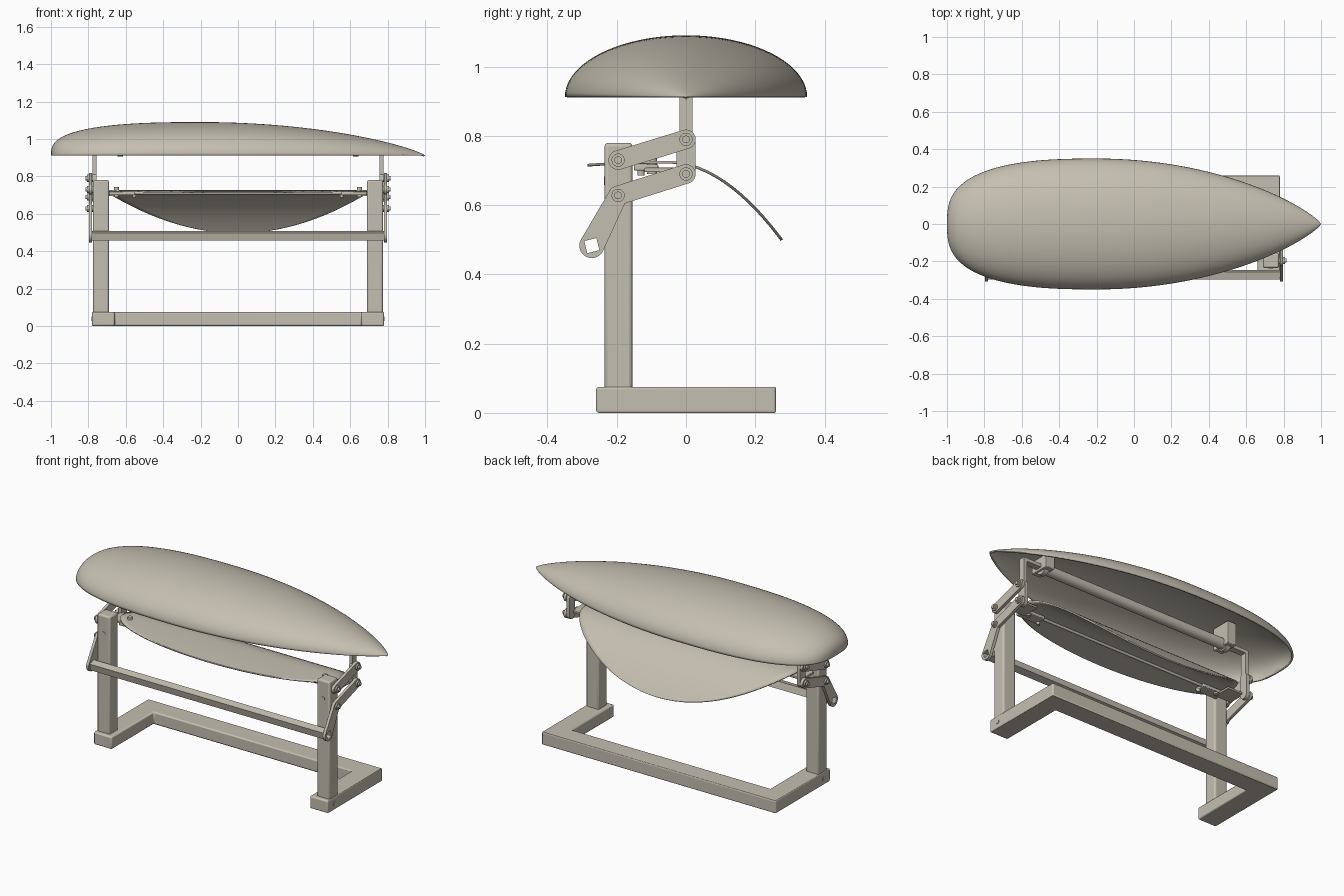
import bpy, bmesh
from math import pi, sin, cos, atan2, sqrt, radians
from mathutils import Matrix, Vector

if "Cube" in bpy.data.objects:
    bpy.data.objects.remove(bpy.data.objects["Cube"], do_unlink=True)

BEIGE = (0.56, 0.52, 0.44, 1)
mat = bpy.data.materials.new("warm beige")
mat.use_nodes = True
mat.diffuse_color = BEIGE
mat.node_tree.nodes["Principled BSDF"].inputs["Base Color"].default_value = BEIGE


def finish(name, bm, smooth=False, bevel=0, thickness=0):
    bmesh.ops.remove_doubles(bm, verts=bm.verts, dist=0.0001)
    bmesh.ops.recalc_face_normals(bm, faces=bm.faces)
    mesh = bpy.data.meshes.new(name)
    bm.to_mesh(mesh)
    bm.free()
    mesh.materials.append(mat)
    ob = bpy.data.objects.new(name, mesh)
    bpy.context.collection.objects.link(ob)
    if thickness:
        mod = ob.modifiers.new("Thickness", 'SOLIDIFY')
        mod.thickness = thickness
        mod.offset = -1
    if bevel:
        mod = ob.modifiers.new("Rounded edges", 'BEVEL')
        mod.width = bevel
        mod.segments = 3
        mod.limit_method = 'ANGLE'
    if smooth:
        bpy.ops.object.select_all(action='DESELECT')
        ob.select_set(True)
        bpy.context.view_layer.objects.active = ob
        bpy.ops.object.shade_smooth_by_angle(angle=radians(35))
    return ob


def box(name, x, y, z, bevel=0):
    bm = bmesh.new()
    bmesh.ops.create_cube(bm, size=1)
    for v in bm.verts:
        v.co = Vector([a[0] + (c + 0.5) * (a[1] - a[0]) for a, c in zip((x, y, z), v.co)])
    return finish(name, bm, bevel > 0, bevel)


def rod(name, p, q, r, sides=24):
    p, q = Vector(p), Vector(q)
    turn = (q - p).to_track_quat('Z', 'Y').to_matrix().to_4x4()
    bm = bmesh.new()
    bmesh.ops.create_cone(bm, cap_ends=True, segments=sides, radius1=r, radius2=r,
                          depth=(q - p).length, matrix=Matrix.Translation((p + q) / 2) @ turn)
    return finish(name, bm, True)


def plate(name, loops, lo, hi, axis='X', bevel=0):
    """Extruded flat outline; inner loops become holes."""
    cu = bpy.data.curves.new(name, 'CURVE')
    cu.dimensions = '2D'
    cu.fill_mode = 'BOTH'
    cu.extrude = abs(hi - lo) / 2
    for loop in loops:
        sp = cu.splines.new('POLY')
        sp.points.add(len(loop) - 1)
        sp.use_cyclic_u = True
        for pt, (u, v) in zip(sp.points, loop):
            pt.co = (u, v, 0, 1)
    tmp = bpy.data.objects.new(name + "_outline", cu)
    bpy.context.collection.objects.link(tmp)
    bpy.context.view_layer.update()
    mesh = bpy.data.meshes.new_from_object(tmp.evaluated_get(bpy.context.evaluated_depsgraph_get()))
    bpy.data.objects.remove(tmp, do_unlink=True)
    bm = bmesh.new()
    bm.from_mesh(mesh)
    bpy.data.meshes.remove(mesh)
    mid = (lo + hi) / 2
    for v in bm.verts:
        a, b, c = v.co
        v.co = (c + mid, a, b) if axis == 'X' else (a, b, c + mid)
    return finish(name, bm, True, bevel)


def arc(c, r, a0, a1, n=14):
    return [(c[0] + r * cos(a0 + (a1 - a0) * i / n), c[1] + r * sin(a0 + (a1 - a0) * i / n))
            for i in range(n + 1)]


def capsule(p, q, r, r2=None):
    a = atan2(q[1] - p[1], q[0] - p[0])
    return arc(p, r, a + pi / 2, a + 3 * pi / 2) + arc(q, r2 or r, a - pi / 2, a + pi / 2)


def square(c, half, turn):
    return [(c[0] + half * sqrt(2) * cos(turn + pi / 4 + k * pi / 2),
             c[1] + half * sqrt(2) * sin(turn + pi / 4 + k * pi / 2)) for k in range(4)]


# Teardrop cover: open half shell
RIM, WIDEST = 0.912, -0.2


def half_width(x):
    if x < WIDEST:
        return 0.35 * max(0, 1 - ((WIDEST - x) / 0.8) ** 2.6) ** 0.345
    return 0.35 * max(0, 1 - ((x - WIDEST) / 1.2) ** 2) ** 0.8


def sheet(rows):
    bm = bmesh.new()
    grid = [[bm.verts.new(p) for p in row] for row in rows]
    for r0, r1 in zip(grid, grid[1:]):
        for i in range(len(r0) - 1):
            bm.faces.new((r0[i], r0[i + 1], r1[i + 1], r1[i]))
    bmesh.ops.dissolve_degenerate(bm, dist=0.00001, edges=bm.edges)
    bmesh.ops.remove_doubles(bm, verts=bm.verts, dist=0.0001)
    bmesh.ops.recalc_face_normals(bm, faces=bm.faces)
    if sum(f.normal.z * f.calc_area() for f in bm.faces) < 0:
        bmesh.ops.reverse_faces(bm, faces=bm.faces)
    return bm


rows = []
for i in range(81):
    x = -cos(pi * i / 80)
    r = half_width(x)
    rows.append([(x, r * cos(pi * j / 40), RIM + 0.51 * r * sin(pi * j / 40)) for j in range(41)])
shell = finish("teardrop_cover", sheet(rows), True, thickness=0.01)

# Curved eye-shaped leaf under the cover
rows = []
for i in range(41):
    t = -cos(pi * i / 40)
    y = -0.07 + t * (0.35 if t > 0 else 0.215)
    d = y + 0.05
    z = 0.728 - (1.97 * d ** 1.95 if d > 0 else 0.16 * d * d)
    w = 0.72 * sqrt(max(0, 1 - t * t))
    rows.append([(w * (j / 16 - 1), y, z) for j in range(33)])
finish("curved_leaf", sheet(rows), True, thickness=0.008)

# U-shaped base
plate("base_frame", [[(-0.78, -0.26), (-0.66, -0.26), (-0.66, 0.14), (0.66, 0.14),
                      (0.66, -0.26), (0.78, -0.26), (0.78, 0.26), (-0.78, 0.26)]],
      0, 0.075, 'Z', 0.008)

# Pivot positions (y, z) of the linkage
TOP_POST, LOW_POST = (-0.196, 0.73), (-0.196, 0.628)
TOP_LINK, LOW_LINK = (0, 0.79), (0, 0.69)
HANDLE, TURN = (-0.272, 0.483), radians(14)

# Bent arm outline: end arcs, inner mitre and rounded elbow
R = 0.028
a1 = atan2(LOW_LINK[1] - LOW_POST[1], LOW_LINK[0] - LOW_POST[0])
a2 = atan2(LOW_POST[1] - HANDLE[1], LOW_POST[0] - HANDLE[0])
m = (a1 + a2) / 2 - pi / 2
k = R / cos((a2 - a1) / 2)
inner = [(LOW_POST[0] + k * cos(m), LOW_POST[1] + k * sin(m))]
bent = (arc(LOW_LINK, R, a1 - pi / 2, a1 + pi / 2) + arc(LOW_POST, R, a1 + pi / 2, a2 + pi / 2, 6)
        + arc(HANDLE, 0.036, a2 + pi / 2, a2 + 3 * pi / 2) + inner)

for s, side in ((1, "left"), (-1, "right")):
    def span(a, b):
        return tuple(sorted((s * a, s * b)))

    # Post and linkage arms
    box(side + "_post", span(0.69, 0.775), (-0.235, -0.155), (0.06, 0.78), 0.01)
    plate(side + "_upper_arm", [capsule(TOP_POST, TOP_LINK, R)], *span(0.78, 0.797))
    plate(side + "_bent_arm", [bent, square(HANDLE, 0.018, TURN)], *span(0.78, 0.797))

    # Pivot bolts with washers and raised heads
    for n, (y, z) in enumerate((TOP_POST, LOW_POST, TOP_LINK, LOW_LINK)):
        rod(f"{side}_pivot_washer_{n}", (s * 0.76, y, z), (s * 0.806, y, z), 0.019)
        rod(f"{side}_pivot_head_{n}", (s * 0.8, y, z), (s * 0.816, y, z), 0.011)
    rod(side + "_base_bolt", (s * 0.76, -0.196, 0.038), (s * 0.783, -0.196, 0.038), 0.012)
    rod(side + "_post_bolt", (s * 0.732, -0.23, 0.67), (s * 0.732, -0.237, 0.67), 0.012)

    # Hanger link rising into the cover, with its inward bend
    plate(side + "_hanger_foot", [capsule(LOW_LINK, TOP_LINK, 0.027)], *span(0.757, 0.777))
    box(side + "_hanger_strap", span(0.757, 0.777), (-0.019, 0.019), (0.79, 0.955))
    box(side + "_hanger_bend", span(0.62, 0.777), (-0.019, 0.019), (0.935, 0.955))

    # Block fixing the rod to the cover
    top = RIM + 0.51 * min(half_width(s * 0.6), half_width(s * 0.66)) * 0.95 - 0.008
    box(side + "_rod_block", span(0.6, 0.66), (-0.06, 0.06), (0.925, top), 0.004)
    rod(side + "_block_cap", (s * 0.615, 0, 0.943), (s * 0.645, 0, 0.943), 0.037)

    # Bracket holding the leaf
    box(side + "_leaf_bracket", span(0.55, 0.69), (-0.15, -0.08), (0.7, 0.718), 0.004)
    box(side + "_bracket_tab", span(0.66, 0.77), (-0.12, -0.01), (0.695, 0.708), 0.003)
    rod(side + "_leaf_bolt", (s * 0.65, -0.098, 0.69), (s * 0.65, -0.098, 0.742), 0.014)
    rod(side + "_leaf_pin", (s * 0.555, -0.13, 0.686), (s * 0.555, -0.13, 0.705), 0.01)

# Rods across the width and the hollow square handle
rod("cover_rod", (-0.63, 0, 0.945), (0.63, 0, 0.945), 0.03, 32)
rod("leaf_rod", (-0.58, -0.1, 0.711), (0.58, -0.1, 0.711), 0.008, 12)
plate("handle_tube", [square(HANDLE, 0.0215, TURN), square(HANDLE, 0.018, TURN)], -0.781, 0.781)
